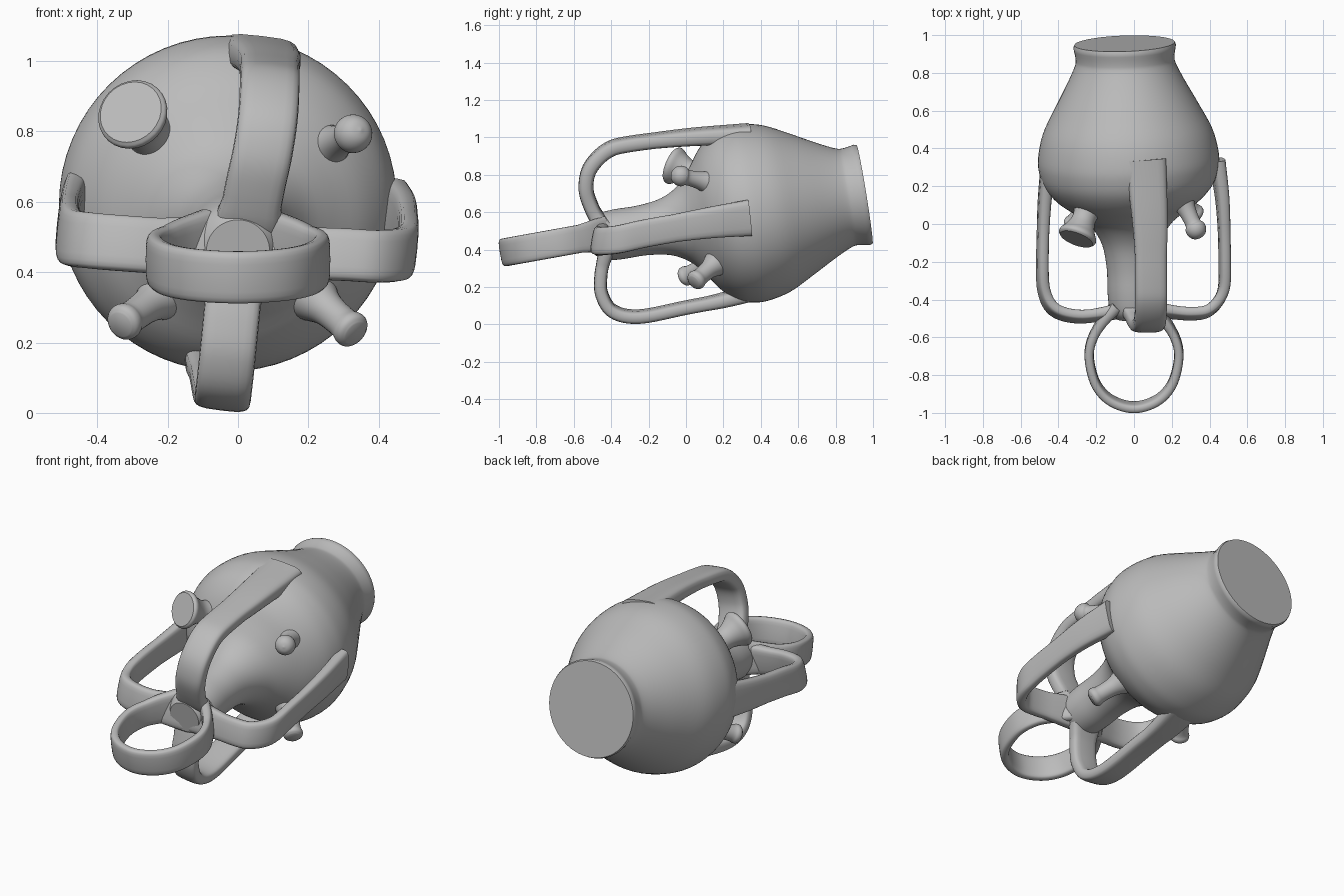
import bpy, bmesh, math
from mathutils import Vector

if "Cube" in bpy.data.objects:
    bpy.data.objects.remove(bpy.data.objects["Cube"])

clay = bpy.data.materials.new("grey_clay")
clay.diffuse_color = (0.5, 0.5, 0.5, 1)
clay.use_nodes = True
clay.node_tree.nodes["Principled BSDF"].inputs["Base Color"].default_value = clay.diffuse_color


def spline(pts, n=5):
    """Smooth curve through the control points."""
    p = [Vector(q) for q in pts]
    p = [2 * p[0] - p[1]] + p + [2 * p[-1] - p[-2]]
    out = []
    for i in range(1, len(p) - 2):
        a, b, c, d = p[i - 1:i + 3]
        for k in range(n):
            t = k / n
            out.append(0.5 * (2 * b + (c - a) * t + (2 * a - 5 * b + 4 * c - d) * t * t
                              + (3 * b - a - 3 * c + d) * t ** 3))
    return out + [p[-2]]


def skin(name, rings):
    """Bridge equal rings of points and cap both ends."""
    bm = bmesh.new()
    rows = [[bm.verts.new(v) for v in r] for r in rings]
    n = len(rows[0])
    for r0, r1 in zip(rows, rows[1:]):
        for i in range(n):
            j = (i + 1) % n
            bm.faces.new((r0[i], r0[j], r1[j], r1[i]))
    bm.faces.new(rows[0][::-1])
    bm.faces.new(rows[-1])
    bmesh.ops.recalc_face_normals(bm, faces=bm.faces)
    me = bpy.data.meshes.new(name)
    bm.to_mesh(me)
    bm.free()
    me.materials.append(clay)
    ob = bpy.data.objects.new(name, me)
    bpy.context.collection.objects.link(ob)
    bpy.ops.object.select_all(action='DESELECT')
    ob.select_set(True)
    bpy.context.view_layer.objects.active = ob
    bpy.ops.object.shade_smooth_by_angle(angle=math.radians(40))
    return ob


def lathe(name, start, end, profile, sides=48):
    """Turn (distance, radius) points round the line from start to end."""
    start = Vector(start)
    a = (Vector(end) - start).normalized()
    u = a.cross(Vector((0, 0, 1))).normalized()
    v = u.cross(a)
    rings = []
    for t, r in profile:
        rings.append([start + a * t + (u * math.cos(w) + v * math.sin(w)) * r
                      for w in (2 * math.pi * i / sides for i in range(sides))])
    return skin(name, rings)


def strap(name, pts, wide, width, thick, flare=0.3):
    """Sweep a rounded flat section, thickened a little toward both buried ends."""
    path = spline(pts, 6)
    rings = []
    last = len(path) - 1
    for i, p in enumerate(path):
        t = (path[min(i + 1, last)] - path[max(i - 1, 0)]).normalized()
        w = Vector(wide)
        w = (w - t * w.dot(t)).normalized()
        d = t.cross(w)
        f = 1 + flare * max(0, 1 - min(i, last - i) / 9)
        ring = []
        for k in range(20):
            c, s = math.cos(k * math.pi / 10), math.sin(k * math.pi / 10)
            ring.append(p + w * math.copysign(abs(c) ** 0.55, c) * width / 2 * f
                        + d * math.copysign(abs(s) ** 0.55, s) * thick / 2 * f)
        rings.append(ring)
    return skin(name, rings)


# Vessel: stem, belly, neck and lip turned on one tilted axis, closed by a flat end
stem_end, rim = (0, -0.5, 0.46), (-0.05, 0.955, 0.695)
curve = spline([(0, .09, 0), (.05, .125, 0), (.14, .135, 0), (.27, .135, 0), (.4, .155, 0),
                (.5, .21, 0), (.57, .29, 0), (.64, .385, 0), (.72, .45, 0), (.8, .476, 0),
                (.88, .478, 0), (1.0, .45, 0), (1.13, .385, 0), (1.27, .31, 0),
                (1.36, .268, 0), (1.4, .262, 0), (1.46, .272, 0)], 4)
lathe("vessel_body", stem_end, rim, [(p.x, p.y) for p in curve] + [(1.475, .266)], 64)

# Four strap handles from the belly to the end of the stem
strap("top_handle", [(.06, .34, 1.02), (.085, 0, 1.0), (.09, -.3, .965), (.09, -.42, .93),
                     (.085, -.51, .84), (.07, -.535, .74), (.05, -.515, .65),
                     (.03, -.46, .55), (.01, -.36, .48)], (.99, 0, -.12), .17, .08)
strap("bottom_handle", [(-.05, .42, .19), (-.06, .2, .13), (-.055, 0, .09), (-.045, -.25, .042),
                        (-.04, -.39, .07), (-.03, -.45, .16), (-.02, -.455, .26),
                        (-.01, -.435, .36), (0, -.4, .45)], (.99, 0, -.12), .16, .07)
strap("right_handle", [(.44, .34, .57), (.47, .1, .54), (.48, -.2, .49), (.47, -.36, .455),
                       (.4, -.455, .445), (.3, -.475, .45), (.15, -.46, .455), (0, -.44, .46)],
      (.1, .17, .98), .15, .06)
strap("left_handle", [(-.45, .34, .61), (-.475, .1, .57), (-.485, -.2, .53), (-.475, -.36, .5),
                      (-.42, -.455, .49), (-.3, -.49, .48), (-.15, -.475, .47), (0, -.44, .46)],
      (.1, .17, .98), .16, .06)

# Front loop, mirrored about the middle
half = [(-.09, -.43), (-.17, -.52), (-.225, -.62), (-.236, -.72), (-.2, -.85), (-.12, -.935)]
loop = half + [(0, -.97)] + [(-x, y) for x, y in half[::-1]]
strap("front_loop", [(x, y, .47 + .18 * (y + .5)) for x, y in loop], (0, -.17, .98), .15, .05)


# Knobs on the shoulder: flared foot, thin neck and a shaped tip
def knob(name, base, tip, neck, head):
    length = (Vector(tip) - Vector(base)).length
    foot = [(0, neck * 2.2), (length * .3, neck * 1.5), (length * .5, neck * 1.1)]
    prof = spline([(t, r, 0) for t, r in foot + [(length + t, r) for t, r in head]], 4)
    lathe(name, base, tip, [(p.x, max(p.y, .001)) for p in prof], 28)


knob("flared_knob", (-.2, .2, .74), (-.305, -.08, .855), .062,
     [(-.11, .064), (-.06, .082), (-.03, .1), (-.012, .102), (0, .092)])
ball = [(.055 * -math.cos(a) - .055, .055 * math.sin(a))
        for a in (math.radians(d) for d in (50, 75, 100, 125, 150, 180))]
knob("ball_knob", (.22, .2, .74), (.35, -.075, .805), .042, ball)
peg = [(-.06, .046), (-.03, .053), (-.012, .05), (0, .036)]
knob("lower_right_knob", (.18, .2, .36), (.335, .04, .225), .045, peg)
knob("lower_left_knob", (-.18, .2, .36), (-.335, -.02, .25), .045, peg)
